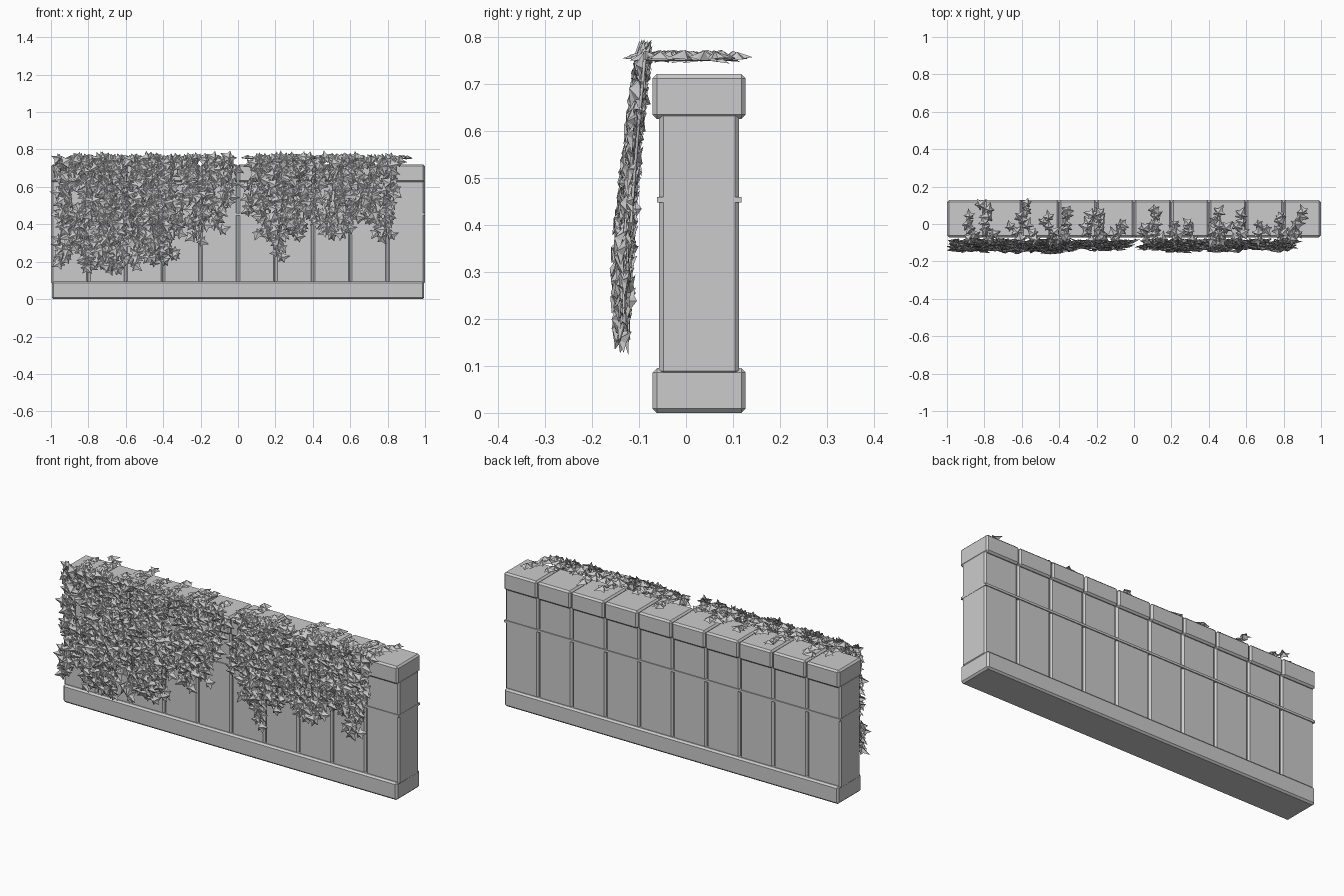
import bpy, bmesh, random, math
from mathutils import Vector, Matrix

if "Cube" in bpy.data.objects:
    bpy.data.objects.remove(bpy.data.objects["Cube"])

random.seed(11)
YC = 0.028  # wall centre line in y


def mesh_object(name, bm):
    me = bpy.data.meshes.new(name)
    bm.to_mesh(me)
    bm.free()
    ob = bpy.data.objects.new(name, me)
    bpy.context.collection.objects.link(ob)
    return ob


def blocks(name, xs, width, half_depth, z0, z1, bevel=0.009):
    """Row of chamfered boxes centred on the wall line."""
    bm = bmesh.new()
    for x in xs:
        m = Matrix.Translation((x, YC, (z0 + z1) / 2)) @ Matrix.Diagonal((width, half_depth * 2, z1 - z0, 1))
        bmesh.ops.create_cube(bm, size=1, matrix=m)
    if bevel:
        bmesh.ops.bevel(bm, geom=bm.edges[:], offset=bevel, segments=1, affect='EDGES')
    return mesh_object(name, bm)


# Wall: plinth, ten panels, mid band and ten coping stones
columns = [-0.9 + 0.2 * i for i in range(10)]
blocks("plinth", [0], 1.99, 0.099, 0, 0.095)
blocks("wall_panels", columns, 0.197, 0.085, 0.08, 0.64)
blocks("mid_band", [0], 2.0, 0.090, 0.447, 0.459, 0)
blocks("coping_stones", columns, 0.197, 0.099, 0.625, 0.72)

# Ivy leaf: lobed outline around a raised centre
OUTLINE = [(0, -0.22), (0.36, -0.30), (0.30, 0.0), (0.58, 0.20), (0.24, 0.32),
           (0, 0.85), (-0.24, 0.32), (-0.58, 0.20), (-0.30, 0.0), (-0.36, -0.30)]


def add_leaf(bm, pos, normal, tip, size, cup=0.24):
    n = normal.normalized()
    t = (tip - n * tip.dot(n)).normalized()
    s = t.cross(n)
    mid = bm.verts.new(pos + n * size * cup)
    ring = [bm.verts.new(pos + (s * x + t * y) * size) for x, y in OUTLINE]
    for a, b in zip(ring, ring[1:] + ring[:1]):
        bm.faces.new((mid, b, a))


def vine_y(z, bulge):
    d = max(0, min(1, (0.77 - z) / 0.62))
    return -0.086 - bulge * math.sin(d * math.pi / 2)


def bottom_at(x):
    """Lowest reach of the hanging ivy along the wall."""
    knots = [(-1.0, 0.22), (-0.85, 0.13), (-0.6, 0.14), (-0.42, 0.18), (-0.25, 0.27), (-0.12, 0.32),
             (0.0, 0.5), (0.1, 0.33), (0.2, 0.21), (0.32, 0.3), (0.42, 0.32), (0.6, 0.3),
             (0.75, 0.29), (0.85, 0.36), (1.0, 0.55)]
    for (xa, za), (xb, zb) in zip(knots, knots[1:]):
        if xa <= x <= xb:
            return za + (zb - za) * (x - xa) / (xb - xa)
    return 0.5


stems = bpy.data.curves.new("vine_stems", 'CURVE')
stems.dimensions = '3D'
stems.bevel_depth = 0.004
stems.bevel_resolution = 0


def add_stem(points):
    sp = stems.splines.new('POLY')
    sp.points.add(len(points) - 1)
    for p, c in zip(sp.points, points):
        p.co = (*c, 1)


# Hanging vines with leaves down the front
leaves = bmesh.new()
starts = [-0.95 + 1.8 * (i + 0.5) / 46 + random.uniform(-0.015, 0.015) for i in range(46)]
starts += [random.uniform(-0.92, -0.4) for _ in range(10)] + [random.uniform(0.1, 0.3) for _ in range(3)]
for x0 in starts:
    if -0.04 < x0 < 0.05:
        continue
    z_end = bottom_at(x0) + abs(random.gauss(0, 0.09))
    bulge = random.uniform(0.035, 0.058)
    phase, amp = random.uniform(0, 6.3), random.uniform(0.008, 0.022)
    z, pts = 0.765, []
    while z > z_end:
        x = x0 + amp * math.sin(phase + z * 16)
        p = Vector((x, vine_y(z, bulge), z))
        pts.append(p)
        side = random.choice((-1, 1))
        ang = random.uniform(0.3, 2.1) * side
        tip = Vector((math.sin(ang), 0, -math.cos(ang)))
        nrm = Vector((random.uniform(-.35, .35), -1, random.uniform(-.1, .4)))
        size = random.uniform(0.045, 0.068)
        lp = p + Vector((side * random.uniform(0.005, 0.024), random.uniform(-0.01, 0.006), 0))
        lp.x = max(-0.97, lp.x)
        lp.z = min(0.755, lp.z)
        add_leaf(leaves, lp, nrm, tip, size)
        z -= random.uniform(0.019, 0.03)
    if len(pts) > 1:
        add_stem(pts)
mesh_object("hanging_ivy_leaves", leaves)

# Runners lying over the coping with flat leaves
top = bmesh.new()
for x0 in [-0.87, -0.78, -0.63, -0.55, -0.45, -0.38, -0.24, -0.17, -0.08,
           0.06, 0.14, 0.23, 0.31, 0.42, 0.49, 0.56, 0.68, 0.78, 0.86]:
    y, end, drift = -0.085, random.uniform(-0.01, 0.12), random.uniform(-0.3, 0.3)
    pts = []
    while y < end:
        p = Vector((x0 + drift * (y + 0.085), y, 0.752))
        pts.append(p)
        ang = random.uniform(0, 6.28)
        nrm = Vector((random.uniform(-.15, .15), random.uniform(-.15, .15), 1))
        lp = p + Vector((random.uniform(-0.03, 0.03), 0, 0))
        add_leaf(top, lp, nrm, Vector((math.cos(ang), math.sin(ang), 0)), random.uniform(0.05, 0.066), 0.3)
        y += random.uniform(0.022, 0.042)
    if len(pts) > 1:
        add_stem(pts)
mesh_object("coping_ivy_leaves", top)

bpy.context.collection.objects.link(bpy.data.objects.new("vine_stems", stems))
